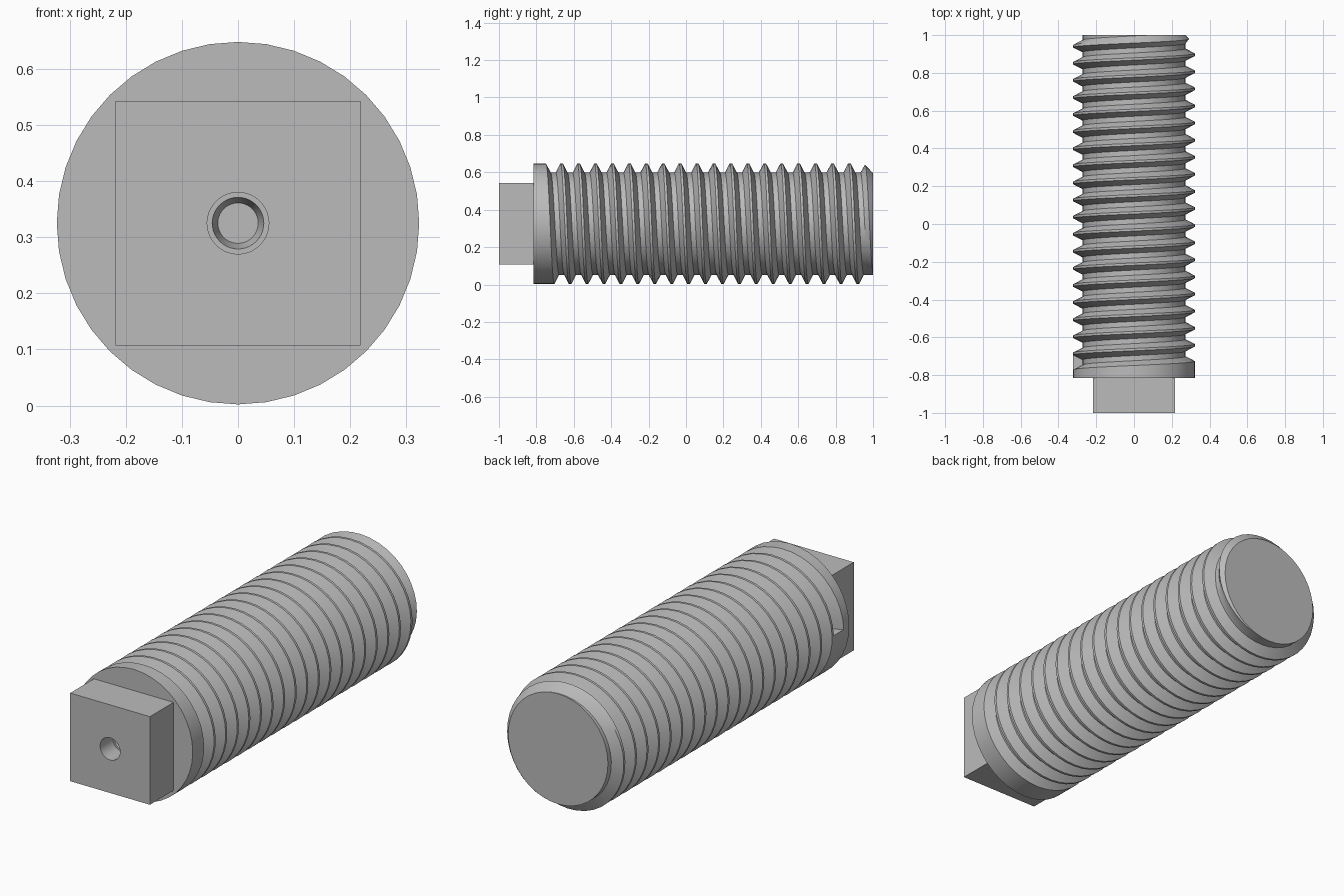
import bpy, bmesh
from math import sin, cos, pi

if "Cube" in bpy.data.objects:
    bpy.data.objects.remove(bpy.data.objects["Cube"])

SEG = 40              # facets around the axis
CZ = 0.325            # height of the axis
CREST, ROOT = 0.323, 0.273
PITCH, TURNS = 0.0905, 21
COLLAR_FRONT, BACK = -0.815, 1.0

steel = bpy.data.materials.new("plain_grey")
steel.use_nodes = True
grey = (0.5, 0.5, 0.5, 1)
steel.diffuse_color = grey
steel.node_tree.nodes["Principled BSDF"].inputs["Base Color"].default_value = grey


def polar(angle, radius, y):
    """Point around the long axis; angle zero is up, turning toward +x."""
    return (radius * sin(angle), y, CZ + radius * cos(angle))


def finish(bm, name):
    bmesh.ops.remove_doubles(bm, verts=bm.verts, dist=1e-5)
    bmesh.ops.recalc_face_normals(bm, faces=bm.faces)
    mesh = bpy.data.meshes.new(name)
    bm.to_mesh(mesh)
    bm.free()
    mesh.materials.append(steel)
    obj = bpy.data.objects.new(name, mesh)
    bpy.context.collection.objects.link(obj)
    bpy.ops.object.select_all(action="DESELECT")
    obj.select_set(True)
    bpy.context.view_layer.objects.active = obj
    bpy.ops.object.shade_smooth_by_angle(angle=pi / 6)


def loft(bm, strips):
    """Quads between neighbouring strips of vertices."""
    for a, b in zip(strips, strips[1:]):
        for k in range(len(a) - 1):
            bm.faces.new((a[k], a[k + 1], b[k + 1], b[k]))


# Threaded shank: a helical groove cut back from the plain collar
GROOVE = ((-0.039, CREST), (-0.0135, ROOT), (0.0135, ROOT), (0.039, CREST))


def shank_column(bm, j):
    angle = -pi / 2 + 2 * pi * j / SEG
    points = [(COLLAR_FRONT, CREST)]
    for n in range(TURNS):
        centre = -0.71 + PITCH * (j / SEG - 0.25 + n)
        for offset, radius in GROOVE:
            y = min(centre + offset, BACK)
            # chamfer at the far end
            points.append((y, min(radius, ROOT + BACK - y)))
    points.append((BACK, ROOT))
    return [bm.verts.new(polar(angle, r, y)) for y, r in points]


bm = bmesh.new()
columns = [shank_column(bm, j) for j in range(SEG + 1)]
loft(bm, columns)
bm.faces.new([c[0] for c in columns[:-1]])     # collar face
bm.faces.new([c[-1] for c in columns[:-1]])    # end face
bm.faces.new(columns[0][1:5])                  # wall where the groove starts
finish(bm, "threaded_shank")

# Square head with a stepped centre hole
HALF = 0.218
PROFILE = ((None, -0.8), (None, -1.0), (0.055, -1.0), (0.055, -0.9),
           (0.046, -0.9), (0.036, -0.86))

bm = bmesh.new()
columns = []
for j in range(SEG + 1):
    a = 2 * pi * j / SEG
    square = HALF / max(abs(sin(a)), abs(cos(a)))
    columns.append([bm.verts.new(polar(a, r or square, y)) for y, r in
                    ((y, r) for r, y in PROFILE)])
loft(bm, columns)
for end in (0, -1):
    bm.faces.new([c[end] for c in columns[:-1]])
finish(bm, "square_head")
